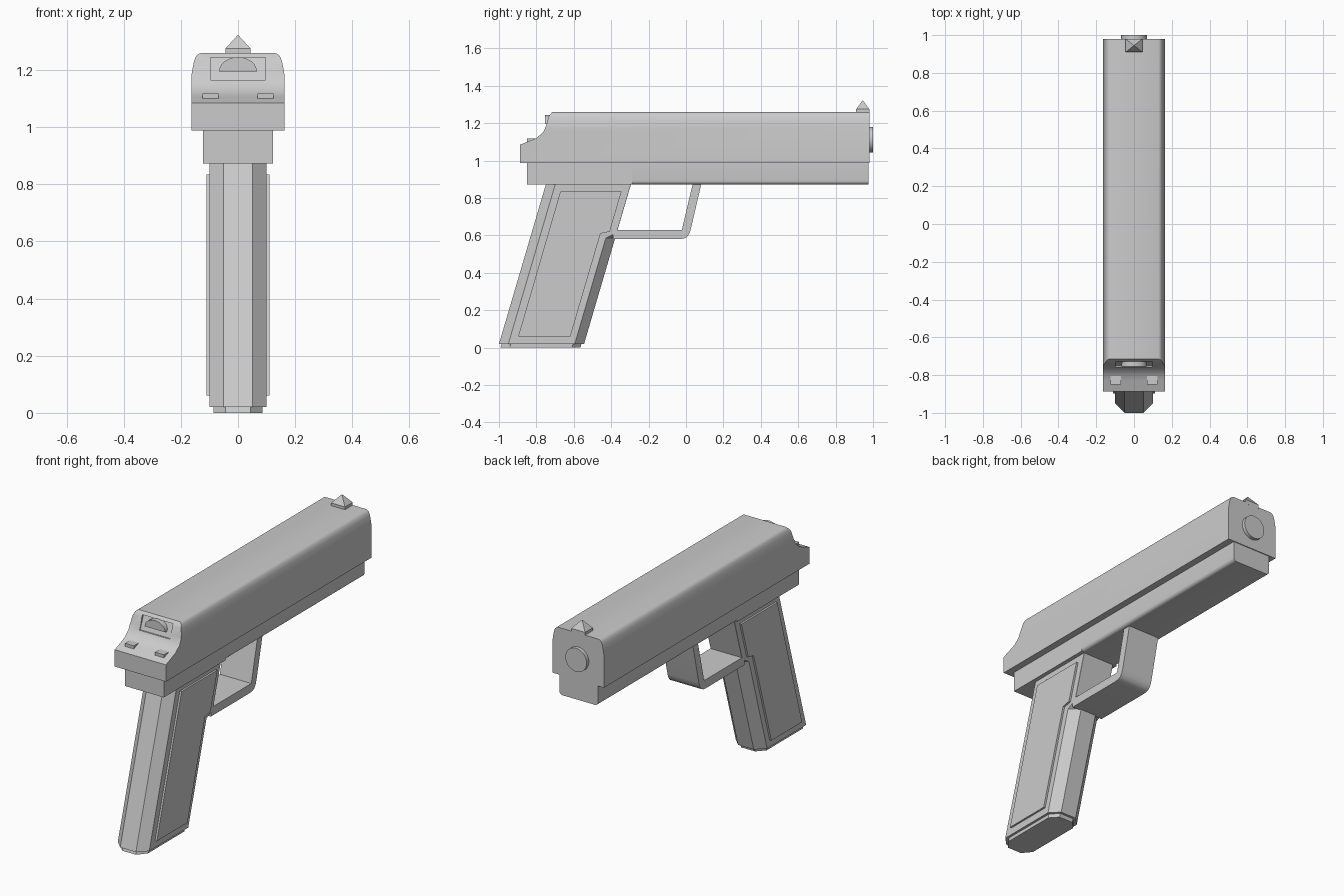
import bpy, bmesh, math

if "Cube" in bpy.data.objects:
    bpy.data.objects.remove(bpy.data.objects["Cube"])


def loft(name, rings, smooth=False):
    """Closed solid through equal-length rings of 3D points."""
    bm = bmesh.new()
    vs = [[bm.verts.new(p) for p in r] for r in rings]
    n = len(rings[0])
    for a, b in zip(vs, vs[1:]):
        for i in range(n):
            j = (i + 1) % n
            bm.faces.new((a[i], a[j], b[j], b[i]))
    bm.faces.new(vs[0])
    bm.faces.new(vs[-1])
    bmesh.ops.recalc_face_normals(bm, faces=bm.faces)
    me = bpy.data.meshes.new(name)
    bm.to_mesh(me)
    bm.free()
    ob = bpy.data.objects.new(name, me)
    bpy.context.collection.objects.link(ob)
    if smooth:
        shade(ob)
    return ob


def select(ob):
    bpy.ops.object.select_all(action='DESELECT')
    ob.select_set(True)
    bpy.context.view_layer.objects.active = ob


def shade(ob):
    select(ob)
    bpy.ops.object.shade_smooth_by_angle(angle=math.radians(30))


def prism_x(name, pts, lo, hi, smooth=False):
    return loft(name, [[(x, y, z) for y, z in pts] for x in (lo, hi)], smooth)


def prism_y(name, pts, lo, hi, smooth=False):
    return loft(name, [[(x, y, z) for x, z in pts] for y in (lo, hi)], smooth)


def box_pts(a0, a1, b0, b1):
    return [(a0, b0), (a1, b0), (a1, b1), (a0, b1)]


def mirrored(half):
    return half + [(-x, z) for x, z in reversed(half)]


def cut(ob, cutter):
    mod = ob.modifiers.new("cut", 'BOOLEAN')
    mod.operation = 'DIFFERENCE'
    mod.solver = 'EXACT'
    mod.object = cutter
    select(ob)
    bpy.ops.object.modifier_apply(modifier=mod.name)
    bpy.data.objects.remove(cutter)


# Slide with rounded shoulders, stepped rear and shallow rear recess
slide = prism_y("slide", mirrored([
    (0.163, 0.988), (0.163, 1.18), (0.159, 1.205), (0.154, 1.23),
    (0.147, 1.248), (0.138, 1.256), (0.13, 1.259)]), -0.888, 0.98)
cut(slide, prism_x("rear_cutter", [
    (-0.95, 1.06), (-0.888, 1.085), (-0.83, 1.108), (-0.80, 1.12),
    (-0.765, 1.15), (-0.748, 1.185), (-0.735, 1.235), (-0.713, 1.262),
    (-0.713, 1.4), (-0.95, 1.4)], -0.3, 0.3))
cut(slide, prism_x("recess_cutter", [
    (-0.80, 1.165), (-0.75, 1.165), (-0.72, 1.243), (-0.80, 1.243)], -0.097, 0.097))
shade(slide)

# Half-round firing plug and two small rear tabs
prism_y("rear_plug", [(0.066 * math.cos(math.pi * i / 12),
                       1.195 + 0.05 * math.sin(math.pi * i / 12)) for i in range(13)],
        -0.755, -0.70, True)
for s in (-1, 1):
    prism_x("rear_tab", box_pts(-0.85, -0.785, 1.09, 1.118), s * 0.068, s * 0.124)

# Muzzle disc
prism_y("barrel", [(0.068 * math.cos(math.tau * i / 32),
                    1.112 + 0.068 * math.sin(math.tau * i / 32)) for i in range(32)],
        0.9, 1.0, True)

# Front sight: square base with a pyramid
sy = 0.945


def square(r, z):
    return [(-r, sy - r * 0.8, z), (r, sy - r * 0.8, z), (r, sy + r * 0.8, z), (-r, sy + r * 0.8, z)]


loft("front_sight", [square(0.044, 1.25), square(0.044, 1.275), square(0.001, 1.322)])

# Frame: square behind the grip front, rounded underneath ahead of it
prism_y("rear_frame", box_pts(-0.123, 0.123, 0.872, 0.995), -0.85, -0.29)
r = 0.02
arc = [(0.123 - r + r * math.sin(math.pi / 2 * i / 5),
        0.872 + r - r * math.cos(math.pi / 2 * i / 5)) for i in range(6)]
prism_y("front_frame", mirrored(arc + [(0.123, 0.995)]), -0.29, 0.975, True)


# Raked grip with chamfered back, and chamfered front below the guard
def grip_ring(z, front_chamfer, inset=0.0):
    back = -1.0 + 0.294 * (z - 0.02) + inset
    front = back + 0.455 - 2 * inset
    w, n = 0.1 - inset, 0.05 - inset * 0.4
    c = front_chamfer
    half = [(n, back), (w, back + 0.05), (w, front - c),
            (n if c > 0.01 else w - 0.001, front)]
    return [(x, y, z) for x, y in mirrored(half)]


loft("grip", [grip_ring(0.02, 0.05), grip_ring(0.585, 0.05),
              grip_ring(0.615, 0.001), grip_ring(0.88, 0.001)])
loft("grip_base", [grip_ring(0.0, 0.045, 0.014), grip_ring(0.025, 0.045, 0.014)])

# Raised side panels
panel = [(-0.897, 0.06), (-0.618, 0.06), (-0.457, 0.61), (-0.408, 0.62),
         (-0.345, 0.834), (-0.672, 0.834)]
for s in (-1, 1):
    prism_x("grip_panel", panel, s * 0.09, s * 0.111)

# Trigger guard loop
prism_x("trigger_guard", [
    (0.083, 0.88), (0.026, 0.635), (0.018, 0.61), (0.005, 0.592), (-0.012, 0.583),
    (-0.035, 0.58), (-0.39, 0.58), (-0.39, 0.63), (-0.022, 0.63), (0.037, 0.88)],
    -0.1, 0.1, True)
